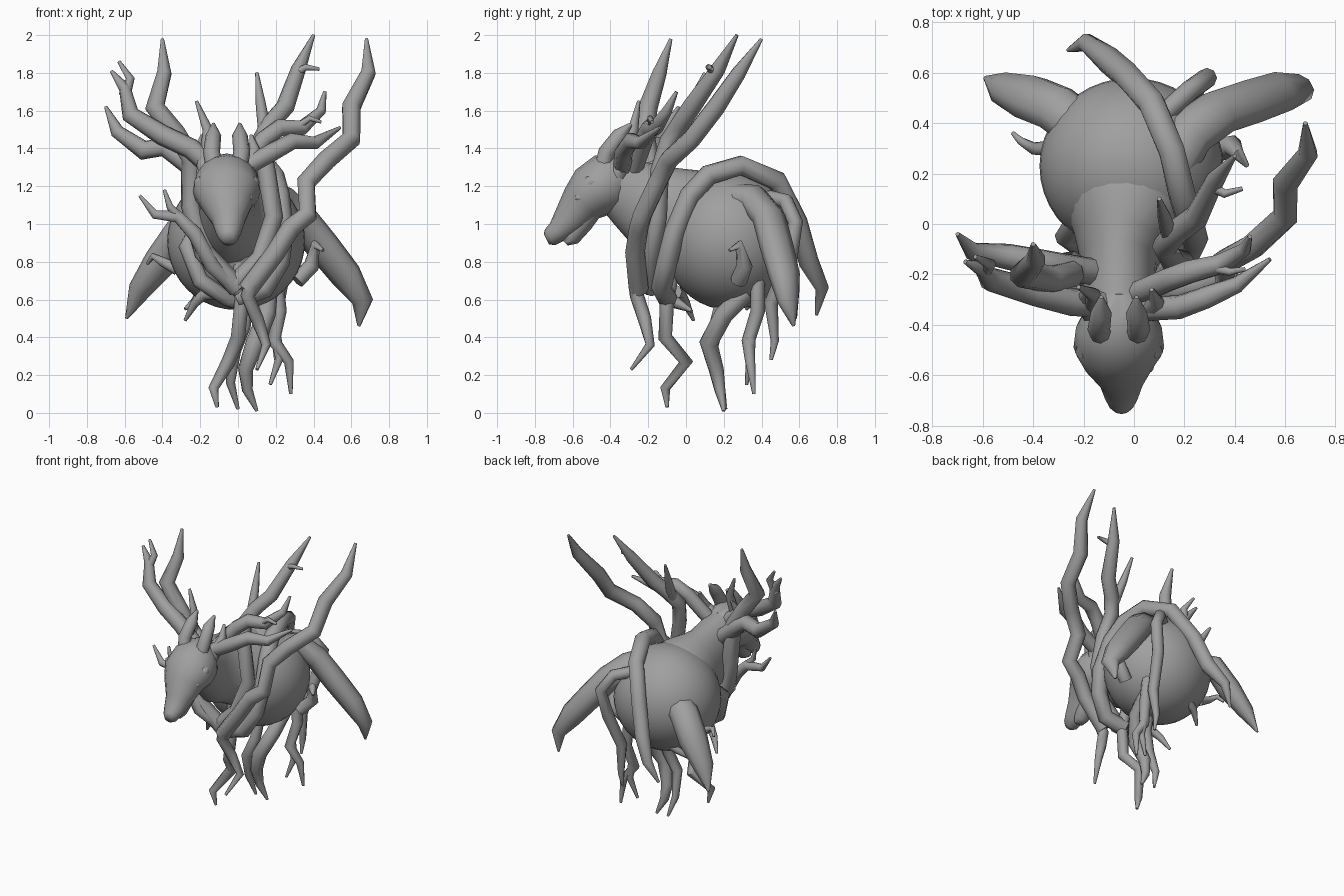
import bpy
import bmesh
import math
from mathutils import Vector

# Remove the default object only
default_cube = bpy.data.objects.get("Cube")
if default_cube:
    bpy.data.objects.remove(default_cube, do_unlink=True)

# One plain colour for the whole creature
stone_grey = bpy.data.materials.new("stone_grey")
stone_grey.use_nodes = True
grey_value = (0.35, 0.35, 0.35, 1)
stone_grey.diffuse_color = grey_value
stone_grey.node_tree.nodes["Principled BSDF"].inputs["Base Color"].default_value = grey_value

parts = []


def finish(name, bm):
    """Turn a bmesh into a named, coloured object."""
    bmesh.ops.recalc_face_normals(bm, faces=bm.faces)
    mesh = bpy.data.meshes.new(name)
    bm.to_mesh(mesh)
    bm.free()
    mesh.materials.append(stone_grey)
    obj = bpy.data.objects.new(name, mesh)
    bpy.context.collection.objects.link(obj)
    parts.append(obj)
    return obj


def loft(name, centres, widths, heights, sides):
    """Skin elliptical rings along a path, without twisting."""
    bm = bmesh.new()
    rings = []
    normal = Vector((1, 0, 0))
    last = len(centres) - 1
    for i, centre in enumerate(centres):
        before = (centre - centres[max(i - 1, 0)]).normalized()
        after = (centres[min(i + 1, last)] - centre).normalized()
        tangent = (before + after).normalized()
        if i == 0 and abs(tangent.x) > 0.9:
            normal = Vector((0, 1, 0))
        normal = (normal - tangent * normal.dot(tangent)).normalized()
        binormal = tangent.cross(normal)
        ring = []
        for k in range(sides):
            angle = math.tau * k / sides
            offset = normal * math.cos(angle) * widths[i] + binormal * math.sin(angle) * heights[i]
            ring.append(bm.verts.new(centre + offset))
        rings.append(ring)
    for lower, upper in zip(rings, rings[1:]):
        for k in range(sides):
            n = (k + 1) % sides
            bm.faces.new((lower[k], lower[n], upper[n], upper[k]))
    bm.faces.new(rings[0])
    bm.faces.new(rings[-1])
    return finish(name, bm)


def vine(name, thickness, *points, flat=1.0, taper=0.35):
    """Angular woody limb running to a point; points are in hundredths."""
    path = [Vector(p) / 100 for p in points]
    travelled = [0.0]
    for a, b in zip(path, path[1:]):
        travelled.append(travelled[-1] + (b - a).length)
    radii = []
    for distance in travelled:
        room = travelled[-1] - distance
        radii.append(max(0.009, thickness * min(1.0, room / taper) ** 0.5))
    return loft(name, path, radii, [r * flat for r in radii], 8)


def ball(name, centre, scale, segments):
    """Ellipsoid from a sphere."""
    bm = bmesh.new()
    bmesh.ops.create_uvsphere(bm, u_segments=segments, v_segments=segments // 2, radius=1)
    bmesh.ops.scale(bm, verts=bm.verts, vec=scale)
    bmesh.ops.translate(bm, verts=bm.verts, vec=centre)
    return finish(name, bm)


def profile(name, sides, *rows):
    """Loft in the middle plane; rows are x, y, z, half width, half height."""
    rows = [[value / 100 for value in row] for row in rows]
    return loft(name, [Vector(r[:3]) for r in rows], [r[3] for r in rows], [r[4] for r in rows], sides)


# Round body, neck and head
ball("body", (-0.01, 0.23, 0.91), (0.365, 0.35, 0.365), 40)
profile("neck", 24, (-1, 28, 95, 25, 24), (-2, 14, 99, 28, 27.5), (-3, 4, 102, 25, 27),
        (-5, -6, 105, 19, 25), (-6, -16, 108, 15, 24), (-6, -28, 116, 14, 19), (-6, -40, 123, 13, 14))
profile("head", 16, (-6, -26, 127, 8, 8), (-6, -34, 125, 13, 13), (-6, -41, 122, 17, 16),
        (-6, -49, 117, 18, 15), (-6, -55, 111, 14, 12), (-5, -62, 102, 9, 9),
        (-5, -68, 96, 7, 6), (-5, -72, 93, 5, 5), (-5, -74, 92, 3, 3))
profile("lower_jaw", 12, (-5, -45, 113, 9, 5), (-5, -55, 101, 7, 6), (-5, -61, 93, 5, 5),
        (-5, -64, 90, 3, 2))

# Eyes, brows and short head horns, paired about the head's middle
for side, label in ((1, "left"), (-1, "right")):
    ball(label + "_eye", (-0.055 + side * 0.115, -0.56, 1.14), (0.02, 0.03, 0.02), 12)
    vine(label + "_brow", 0.035, (-6 + side * 10, -40, 125), (-6 + side * 14, -51, 122),
         (-6 + side * 9, -61, 112), taper=0.15)
    vine(label + "_horn", 0.045, (-6 + side * 6, -45, 126), (-6 + side * 8, -42, 138),
         (-6 + side * 7, -35, 147), (-6 + side * 7, -29, 153), taper=0.1)
    vine(label + "_ear", 0.045, (-6 + side * 10, -36, 126), (-6 + side * 15, -31, 139),
         (-6 + side * 13, -26, 147), taper=0.2)
vine("ear_twig", 0.035, (-17, -34, 132), (-16, -28, 150), (-22, -25, 165), taper=0.25)

# Left branches that sweep up and back
vine("left_great_branch", 0.052, (5, -25, 65), (20, -27, 85), (28, -25, 98), (37, -23, 105),
     (36, -15, 122), (47, -9, 134), (60, 3, 145), (60, 16, 162), (69, 28, 180), (68, 40, 198))
vine("left_inner_branch", 0.05, (-2, -19, 68), (12, -19, 82), (19, -15, 104), (15, -14, 128),
     (12, -9, 144), (17, -3, 153), (25, 3, 162), (32, 17, 182), (40, 27, 200))
vine("inner_branch_twig", 0.028, (31, 15, 180), (36, 12, 183), (43, 14, 182), taper=0.2)
vine("inner_branch_spike", 0.035, (14, -4, 150), (12, 3, 164), (10, 10, 180), taper=0.3)
vine("left_low_antler", 0.048, (0, -34, 128), (18, -33, 138), (29, -29, 144),
     (41, -24, 143), (54, -14, 151))
vine("left_high_antler", 0.048, (0, -28, 128), (14, -22, 145), (22, -19, 151),
     (34, -16, 151), (44, -10, 160), (46, -5, 170))
vine("high_antler_twig", 0.028, (30, -17, 150), (38, -19, 156), (44, -18, 154), taper=0.2)

# Right antlers
vine("right_tall_antler", 0.055, (0, -18, 66), (-18, -23, 85), (-25, -16, 110), (-25, -20, 135),
     (-33, -22, 148), (-44, -20, 162), (-39, -14, 180), (-40, -8, 198))
vine("right_fork_antler", 0.055, (-8, -32, 125), (-25, -31, 140), (-40, -27, 147),
     (-57, -22, 158), (-60, -18, 172), (-67, -15, 181))
vine("fork_antler_twig", 0.035, (-60, -19, 168), (-57, -16, 177), (-63, -13, 186), taper=0.25)
vine("right_low_antler", 0.055, (-10, -20, 118), (-28, -17, 133), (-39, -15, 141),
     (-50, -13, 139), (-64, -11, 149), (-70, -4, 162))

# Chest vines crossing below the neck
vine("right_chest_twig", 0.042, (0, -17, 65), (-14, -25, 78), (-23, -26, 95), (-32, -25, 104),
     (-44, -26, 105), (-52, -24, 115))
vine("chest_twig_fork", 0.028, (-30, -25, 103), (-36, -27, 109), (-39, -25, 118), taper=0.2)
vine("right_belly_vine", 0.045, (-20, 6, 100), (-27, -5, 88), (-20, -10, 70),
     (-5, -9, 60), (6, 3, 54), taper=0.2)
vine("right_side_twig", 0.035, (-32, 30, 76), (-40, 30, 80), (-45, 33, 83),
     (-48, 36, 79), taper=0.25)

# Vine from under the belly over the back, ending in a tail
vine("back_tail_vine", 0.055, (0, -10, 61), (14, -13, 66), (22, -10, 80), (24, -6, 96),
     (22, 2, 115), (19, 12, 126), (15, 29, 131), (7, 48, 123), (-3, 59, 101),
     (-10, 65, 80), (-19, 72, 66), (-26, 69, 52))

# Heavy rear limbs
vine("left_rear_limb", 0.10, (14, 22, 114), (22, 36, 113), (33, 44, 103), (45, 48, 88),
     (57, 52, 73), (66, 54, 59), (64, 57, 46), flat=0.8)
vine("right_rear_limb", 0.10, (-18, 36, 98), (-31, 46, 95), (-41, 50, 80),
     (-52, 54, 65), (-59, 58, 50), flat=0.8)
vine("left_side_twig", 0.045, (31, 28, 70), (39, 31, 78), (41, 28, 89), (45, 23, 86), taper=0.2)
vine("rear_middle_vine", 0.04, (12, 44, 114), (22, 53, 112), (29, 58, 101), (25, 55, 82),
     (21, 45, 58), (20, 47, 38), (20, 45, 28))

# Hanging roots that the creature stands on
vine("chest_root", 0.038, (22, -26, 88), (8, -27, 70), (5, -26, 62), (10, -22, 50),
     (15, -19, 36), (10, -29, 23))
vine("front_root", 0.038, (0, -6, 82), (2, -10, 60), (0, -11, 40), (-5, 0, 27),
     (-13, -11, 13), (-11, -10, 3), taper=0.2)
vine("middle_root", 0.05, (16, 32, 64), (15, 20, 52), (9, 12, 37), (4, 16, 23),
     (5, 18, 12), (10, 20, 1))
vine("inner_root", 0.038, (4, 20, 62), (3, 16, 46), (-2, 13, 33), (-4, 18, 16), (0, 21, 2))
vine("rear_root", 0.038, (20, 38, 72), (22, 38, 54), (19, 33, 38), (27, 34, 27), (28, 36, 10))
vine("rear_root_fork", 0.03, (20, 34, 40), (22, 34, 29), (17, 32, 15), taper=0.25)
vine("right_front_root", 0.04, (-6, -6, 64), (-18, -3, 63), (-23, 0, 58), (-28, 4, 49), taper=0.3)
vine("right_rear_root", 0.04, (-10, 40, 68), (-20, 38, 62), (-28, 32, 55), taper=0.3)

# Smooth surfaces with crisp bends
bpy.ops.object.select_all(action="DESELECT")
for part in parts:
    part.select_set(True)
bpy.context.view_layer.objects.active = parts[0]
bpy.ops.object.shade_smooth_by_angle(angle=math.radians(62))
